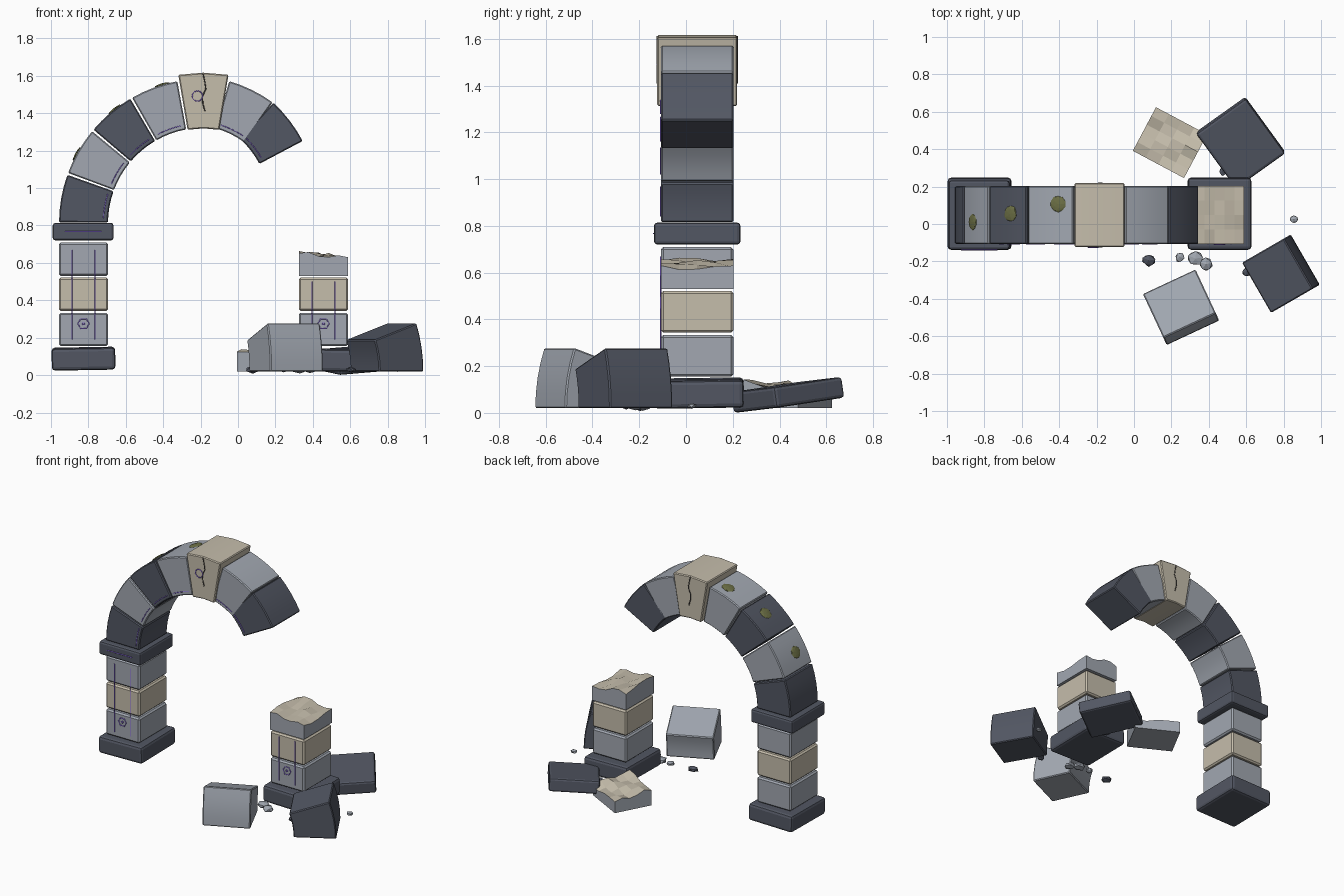
import bpy, bmesh, random
from math import sin, cos, radians, pi
from mathutils import Matrix, Vector

if "Cube" in bpy.data.objects:
    bpy.data.objects.remove(bpy.data.objects["Cube"])

random.seed(4)


def material(name, rgb):
    m = bpy.data.materials.new(name)
    m.diffuse_color = (*rgb, 1)
    m.use_nodes = True
    m.node_tree.nodes["Principled BSDF"].inputs["Base Color"].default_value = m.diffuse_color
    return m


DARK = material("dark_stone", (0.085, 0.095, 0.125))
LIGHT = material("light_stone", (0.36, 0.39, 0.44))
BEIGE = material("sandstone", (0.56, 0.51, 0.41))
RUNE = material("rune_violet", (0.25, 0.14, 0.75))
MOSS = material("moss", (0.15, 0.16, 0.06))
CRACK = material("crack_dark", (0.06, 0.055, 0.05))


def place(loc, yaw=0, tx=0, ty=0):
    return (Matrix.Translation(loc) @ Matrix.Rotation(radians(yaw), 4, 'Z')
            @ Matrix.Rotation(radians(tx), 4, 'X') @ Matrix.Rotation(radians(ty), 4, 'Y'))


def finish(name, bm, mats, matrix, bevel=0, segs=1, smooth=True):
    bmesh.ops.recalc_face_normals(bm, faces=bm.faces)
    if bevel:
        sharp = [e for e in bm.edges if e.calc_face_angle(0) > 0.6]
        bmesh.ops.bevel(bm, geom=sharp, offset=bevel, segments=segs, profile=0.5, affect='EDGES')
    me = bpy.data.meshes.new(name)
    bm.to_mesh(me)
    bm.free()
    for m in mats:
        me.materials.append(m)
    ob = bpy.data.objects.new(name, me)
    ob.matrix_world = matrix
    bpy.context.collection.objects.link(ob)
    if smooth:
        bpy.ops.object.select_all(action='DESELECT')
        ob.select_set(True)
        bpy.context.view_layer.objects.active = ob
        bpy.ops.object.shade_smooth_by_angle(angle=radians(20))
    return ob


def block(name, size, mat, matrix, bevel=0.01, segs=1):
    bm = bmesh.new()
    bmesh.ops.create_cube(bm, size=1)
    bmesh.ops.scale(bm, vec=size, verts=bm.verts)
    return finish(name, bm, [mat], matrix, bevel, segs, False)


def voussoir(name, a0, a1, r0, r1, depth, mat, matrix, n=4):
    # wedge stone: arc profile in xz, extruded along y
    bm = bmesh.new()
    ang = [radians(a0 + (a1 - a0) * i / n) for i in range(n + 1)]
    prof = [(r1 * cos(a), r1 * sin(a)) for a in ang] + [(r0 * cos(a), r0 * sin(a)) for a in reversed(ang)]
    face = bm.faces.new([bm.verts.new((x, -depth / 2, z)) for x, z in prof])
    new = bmesh.ops.extrude_face_region(bm, geom=[face])["geom"]
    bmesh.ops.translate(bm, vec=(0, depth, 0), verts=[v for v in new if isinstance(v, bmesh.types.BMVert)])
    return finish(name, bm, [mat], matrix, 0.006)


def broken_block(name, size, height, matrix, phase):
    # block with a rough sandstone fracture on top
    bm = bmesh.new()
    bmesh.ops.create_grid(bm, x_segments=5, y_segments=4, size=0.5)
    bottom = list(bm.faces)
    new = bmesh.ops.extrude_face_region(bm, geom=bottom, use_keep_orig=True)["geom"]
    top = [f for f in new if isinstance(f, bmesh.types.BMFace)]
    for v in {v for f in top for v in f.verts}:
        x, y = v.co.xy
        v.co.z = height - 0.035 * x + 0.012 * sin(9 * x + 5 * y + phase) + random.uniform(-.006, .006)
    for f in top:
        f.material_index = 1
    bmesh.ops.scale(bm, vec=(size[0], size[1], 1), verts=bm.verts)
    return finish(name, bm, [LIGHT, BEIGE], matrix, smooth=False)


def tube(name, pts, mat, matrix=Matrix(), r=0.003, cyclic=False):
    cu = bpy.data.curves.new(name, 'CURVE')
    cu.dimensions = '3D'
    cu.bevel_depth = r
    cu.bevel_resolution = 1
    cu.use_fill_caps = True
    sp = cu.splines.new('POLY')
    sp.points.add(len(pts) - 1)
    for p, co in zip(sp.points, pts):
        p.co = (*co, 1)
    sp.use_cyclic_u = cyclic
    cu.materials.append(mat)
    ob = bpy.data.objects.new(name, cu)
    ob.matrix_world = matrix
    bpy.context.collection.objects.link(ob)


def ring(name, x, y, z, r, n):
    tube(name, [(x + r * cos(2 * pi * i / n), y, z + r * sin(2 * pi * i / n)) for i in range(n)],
         RUNE, cyclic=True)


def pebble(name, loc, scale, mat, matrix=None, sub=1, jitter=0.15):
    bm = bmesh.new()
    bmesh.ops.create_icosphere(bm, subdivisions=sub, radius=1)
    for v in bm.verts:
        v.co *= 1 + random.uniform(-jitter, jitter)
    bmesh.ops.scale(bm, vec=scale, verts=bm.verts)
    finish(name, bm, [mat], matrix or place(loc, random.uniform(0, 180)), smooth=False)


Y, W, D = 0.048, 0.264, 0.31
FRONT = Y - D / 2 - 0.001

# pillars: plinth, courses, rune lines
for side, px, rune_top in (("left", -0.826, 0.67), ("right", 0.457, 0.5)):
    left = side == "left"
    block(side + "_plinth", (0.34, 0.385, 0.118), DARK,
          place((px, Y + 0.007, 0.088 if left else 0.082), 0, 0.8, -1 if left else 1), 0.018, 2)
    for i, mat in enumerate((LIGHT, BEIGE, LIGHT)[:3 if left else 2]):
        block(f"{side}_pillar_block_{i}", (W, D, 0.178), mat, place((px, Y, 0.244 + 0.188 * i)))
    for k, dx in enumerate((-0.062, 0.062)):
        tube(f"{side}_rune_line_{k}", [(px + dx, FRONT, 0.19), (px + dx, FRONT, rune_top)], RUNE)
    ring(side + "_rune_hexagon", px, FRONT, 0.275, 0.03, 6)
    ring(side + "_rune_dot", px, FRONT, 0.275, 0.006, 6)
block("left_capital", (0.325, 0.37, 0.094), DARK, place((-0.828, Y, 0.767)), 0.014, 2)
tube("capital_rune_line", [(-0.925, -0.138, 0.767), (-0.73, -0.138, 0.767)], RUNE)
broken_block("right_broken_block", (W, D), 0.11, place((0.457, Y, 0.53)), 0.5)

# arch: seven surviving wedge stones, the last two slipping
ARCH = Matrix.Translation((-0.185, Y, 0.812))
R0, R1 = 0.51, 0.772
slips = {5: (-0.018, -0.007, 6), 6: (-0.055, -0.022, 12.5)}
for i in range(7):
    mid = 170 - 20 * i
    M = ARCH
    if i in slips:
        dx, dz, rot = slips[i]
        c = Vector((0.64 * cos(radians(mid)), 0, 0.64 * sin(radians(mid))))
        M = (ARCH @ Matrix.Translation(c + Vector((dx, 0, dz)))
             @ Matrix.Rotation(radians(rot), 4, 'Y') @ Matrix.Translation(-c))
    if i == 4:
        voussoir("keystone", mid - 9.6, mid + 9.6, R0 - 0.003, R1 + 0.033, 0.342, BEIGE, M, 2)
        continue
    voussoir(f"arch_stone_{i}", mid - 9.6, mid + 9.6, R0, R1, D, (DARK, LIGHT)[i % 2], M)
    arc = [radians(mid - 7 + 3.5 * k) for k in range(5)]
    tube(f"arch_rune_{i}", [(0.535 * cos(a), -D / 2 - 0.001, 0.535 * sin(a)) for a in arc], RUNE, M, 0.0025)

# keystone rune ring and cracks on both faces
ring("keystone_rune", -0.217, Y - 0.172, 1.492, 0.028, 12)
crack = [(-0.187, 1.612), (-0.178, 1.57), (-0.172, 1.53), (-0.19, 1.49), (-0.188, 1.45), (-0.176, 1.41)]
for name, y in (("front_crack", Y - 0.171), ("back_crack", Y + 0.171)):
    tube(name, [(x, y, z) for x, z in crack], CRACK, r=0.0035)

# moss patches on the outer curve
for i, (a, y) in enumerate(((151.3, 0.01), (128, 0.055), (106.6, 0.108))):
    t = radians(a)
    M = (Matrix.Translation((-0.185 + R1 * cos(t), y, 0.812 + R1 * sin(t)))
         @ Matrix.Rotation(radians(90 - a), 4, 'Y'))
    pebble(f"moss_{i}", None, (0.042, 0.043, 0.008), MOSS, M, 2, 0.06)

# fallen stones
for name, loc, yaw, mat in (("fallen_arch_stone_front", (0.255, -0.452), -65, LIGHT),
                            ("fallen_arch_stone_right", (0.792, -0.262), 30, DARK)):
    M = place((*loc, 0.02), yaw) @ Matrix.Translation((-0.641, 0, 0))
    voussoir(name, 0, 19.2, R0, R1 + 0.012, D, mat, M)
block("fallen_capital", (0.325, 0.365, 0.09), DARK, place((0.57, 0.435, 0.077), 36, 7, -4), 0.014, 2)
broken_block("fallen_broken_block", (W, D), 0.092, place((0.1925, 0.435, 0.02), 62), 2.0)

# rubble
for i, (x, y, r, mat) in enumerate(((0.08, -0.195, 0.04, DARK), (0.245, -0.177, 0.03, LIGHT),
                                    (0.33, -0.185, 0.046, LIGHT), (0.385, -0.215, 0.042, LIGHT),
                                    (0.605, -0.255, 0.03, DARK), (0.855, 0.025, 0.024, LIGHT),
                                    (0.475, 0.28, 0.025, DARK))):
    pebble(f"rubble_{i}", (x, y, 0.03), (r, r * 0.85, r * 0.5), mat)
